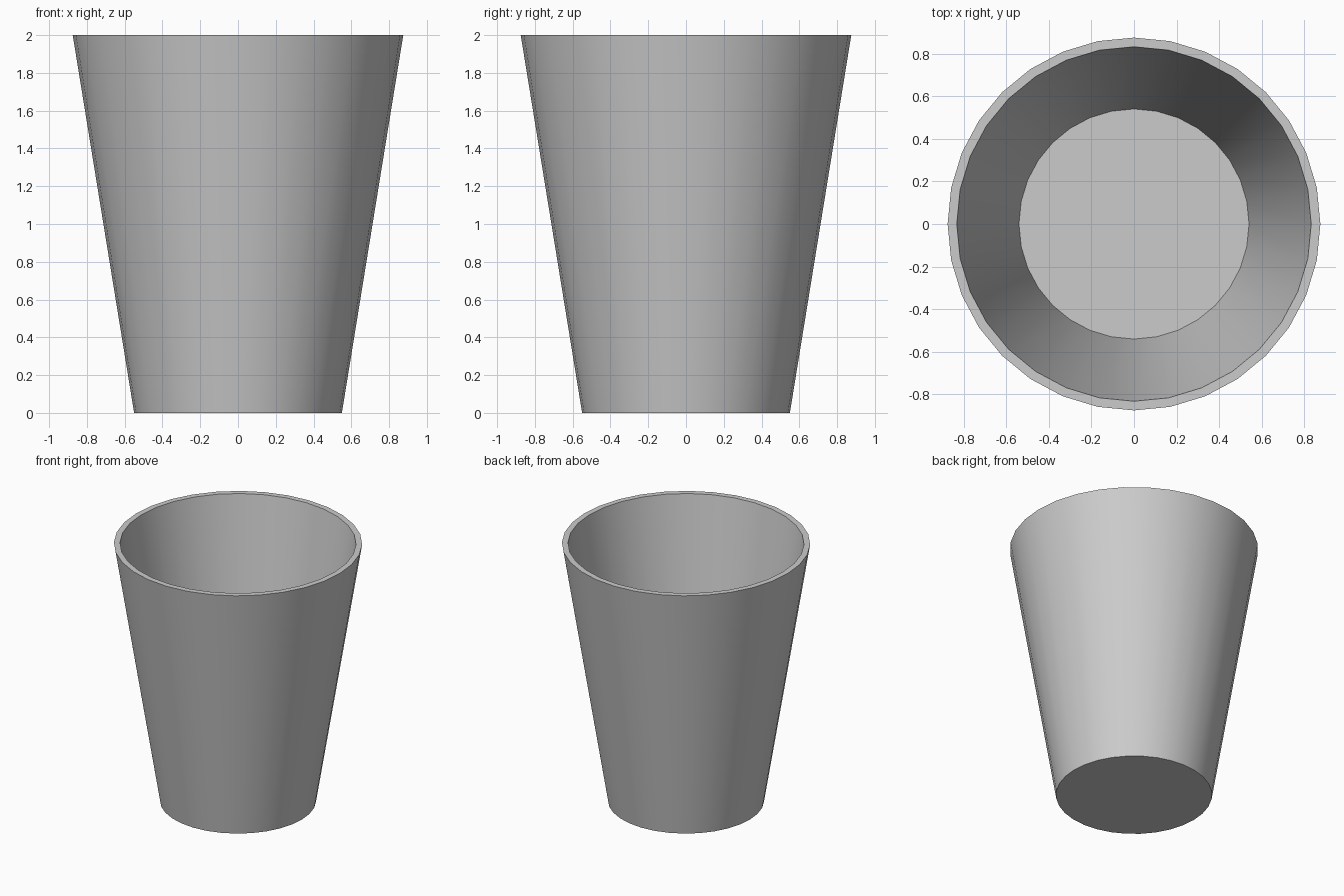
import bpy, bmesh, math

if "Cube" in bpy.data.objects:
    bpy.data.objects.remove(bpy.data.objects["Cube"])

SIDES = 32

# Cup profile (radius, height): outside bottom -> rim -> inside floor
PROFILE = [(0.55, 0.0), (0.875, 2.0), (0.832, 2.0), (0.54, 0.19)]


def ring(bm, radius, z):
    return [bm.verts.new((radius * math.cos(2 * math.pi * i / SIDES),
                          radius * math.sin(2 * math.pi * i / SIDES), z))
            for i in range(SIDES)]


bm = bmesh.new()
rings = [ring(bm, r, z) for r, z in PROFILE]

# Outer wall, rim and inner wall
for a, b in zip(rings, rings[1:]):
    for i in range(SIDES):
        j = (i + 1) % SIDES
        bm.faces.new((a[i], a[j], b[j], b[i]))

# Underside and inside floor
bm.faces.new(rings[0][::-1])
bm.faces.new(rings[-1])
bmesh.ops.recalc_face_normals(bm, faces=bm.faces)

mesh = bpy.data.meshes.new("cup")
bm.to_mesh(mesh)
bm.free()
cup = bpy.data.objects.new("cup", mesh)
bpy.context.collection.objects.link(cup)

# Smooth round walls with crisp rim and base
bpy.context.view_layer.objects.active = cup
cup.select_set(True)
bpy.ops.object.shade_smooth_by_angle(angle=math.radians(30))
